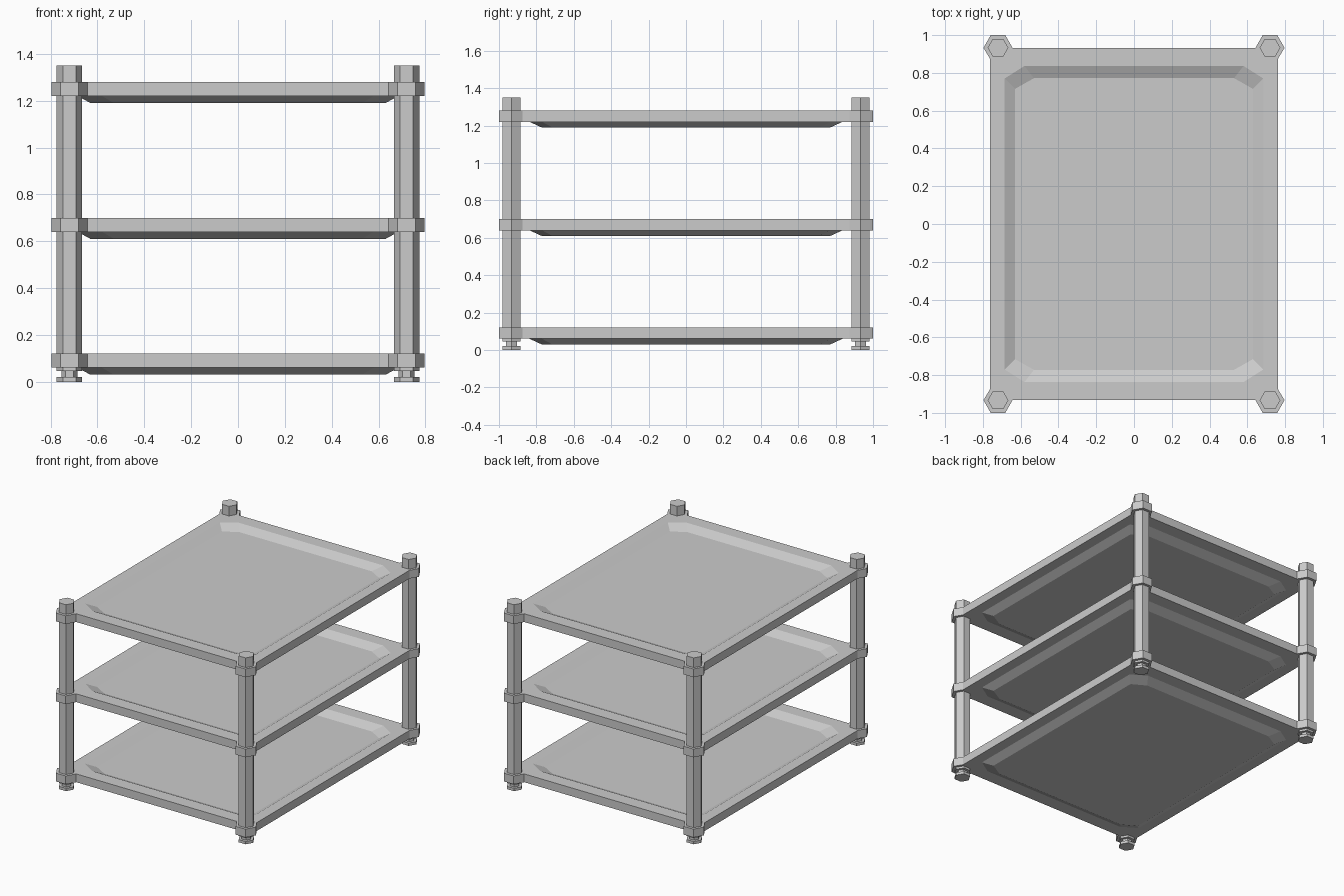
import bpy, bmesh, math

cube = bpy.data.objects.get("Cube")
if cube:
    bpy.data.objects.remove(cube, do_unlink=True)

# One grey finish for the whole rack
grey = bpy.data.materials.new("satin_grey")
grey.use_nodes = True
colour = (0.6, 0.6, 0.6, 1)
grey.diffuse_color = colour
grey.node_tree.nodes["Principled BSDF"].inputs["Base Color"].default_value = colour

POST_X, POST_Y = 0.72, 0.933
COLLAR_R, POST_R, NECK_R = 0.077, 0.055, 0.034
THICK, DROP = 0.06, 0.03


def finish(name, bm):
    bmesh.ops.recalc_face_normals(bm, faces=bm.faces)
    mesh = bpy.data.meshes.new(name)
    bm.to_mesh(mesh)
    bm.free()
    mesh.materials.append(grey)
    obj = bpy.data.objects.new(name, mesh)
    bpy.context.collection.objects.link(obj)
    return obj


def mirror_corner(points):
    """Repeat the back left corner around all four, counter-clockwise."""
    out = []
    for sx, sy in ((1, 1), (-1, 1), (-1, -1), (1, -1)):
        corner = [(x * sx, y * sy) for x, y in points]
        out.append(corner if sx * sy > 0 else corner[::-1])
    return out


def hex_stack(name, x, y, profile):
    """Six-sided turned part from (radius, height) steps."""
    bm = bmesh.new()
    rings = [[bm.verts.new((x + r * math.cos(i * math.pi / 3),
                            y + r * math.sin(i * math.pi / 3), z))
              for i in range(6)] for r, z in profile]
    for low, high in zip(rings, rings[1:]):
        for i in range(6):
            j = (i + 1) % 6
            bm.faces.new((low[i], low[j], high[j], high[i]))
    bm.faces.new(rings[0])
    bm.faces.new(rings[-1])
    return finish(name, bm)


# Shelf corner outlines: rim with hexagonal collar, dish top edge, dish floor
flat = COLLAR_R * math.sin(math.pi / 3)
rim = mirror_corner([(0.762, 0.874), (POST_X + COLLAR_R, POST_Y),
                     (POST_X + COLLAR_R / 2, POST_Y + flat),
                     (POST_X - COLLAR_R / 2, POST_Y + flat),
                     (POST_X - COLLAR_R, POST_Y)])
dish_edge = mirror_corner([(0.685, 0.77), (0.58, 0.837)])
dish_floor = mirror_corner([(0.63, 0.715), (0.53, 0.772)])


def shelf(name, top):
    bm = bmesh.new()

    def ring(corners, z):
        return [[bm.verts.new((x, y, z)) for x, y in c] for c in corners]

    def band(a, b):
        # a corner face and a straight side face, four times round
        for k in range(4):
            n = (k + 1) % 4
            bm.faces.new(a[k] + b[k][::-1])
            bm.faces.new((a[k][-1], a[n][0], b[n][0], b[k][-1]))

    rims = []
    for z in (top, top - THICK):
        outer, edge = ring(rim, z), ring(dish_edge, z)
        floor = ring(dish_floor, z - DROP)
        band(outer, edge)
        band(edge, floor)
        bm.faces.new(sum(floor, []))
        rims.append(sum(outer, []))
    # Outer wall
    upper, lower = rims
    for i in range(len(upper)):
        j = (i + 1) % len(upper)
        bm.faces.new((upper[i], upper[j], lower[j], lower[i]))
    return finish(name, bm)


for name, top in (("bottom_shelf", 0.12), ("middle_shelf", 0.70), ("top_shelf", 1.28)):
    shelf(name, top)

# Posts and levelling feet
for side, sx in (("left", 1), ("right", -1)):
    for end, sy in (("front", -1), ("back", 1)):
        x, y = sx * POST_X, sy * POST_Y
        hex_stack(f"{end}_{side}_post", x, y, [(POST_R, 0.045), (POST_R, 1.35)])
        hex_stack(f"{end}_{side}_foot", x, y,
                  [(POST_R, 0), (POST_R, 0.02), (NECK_R, 0.02), (NECK_R, 0.05)])
